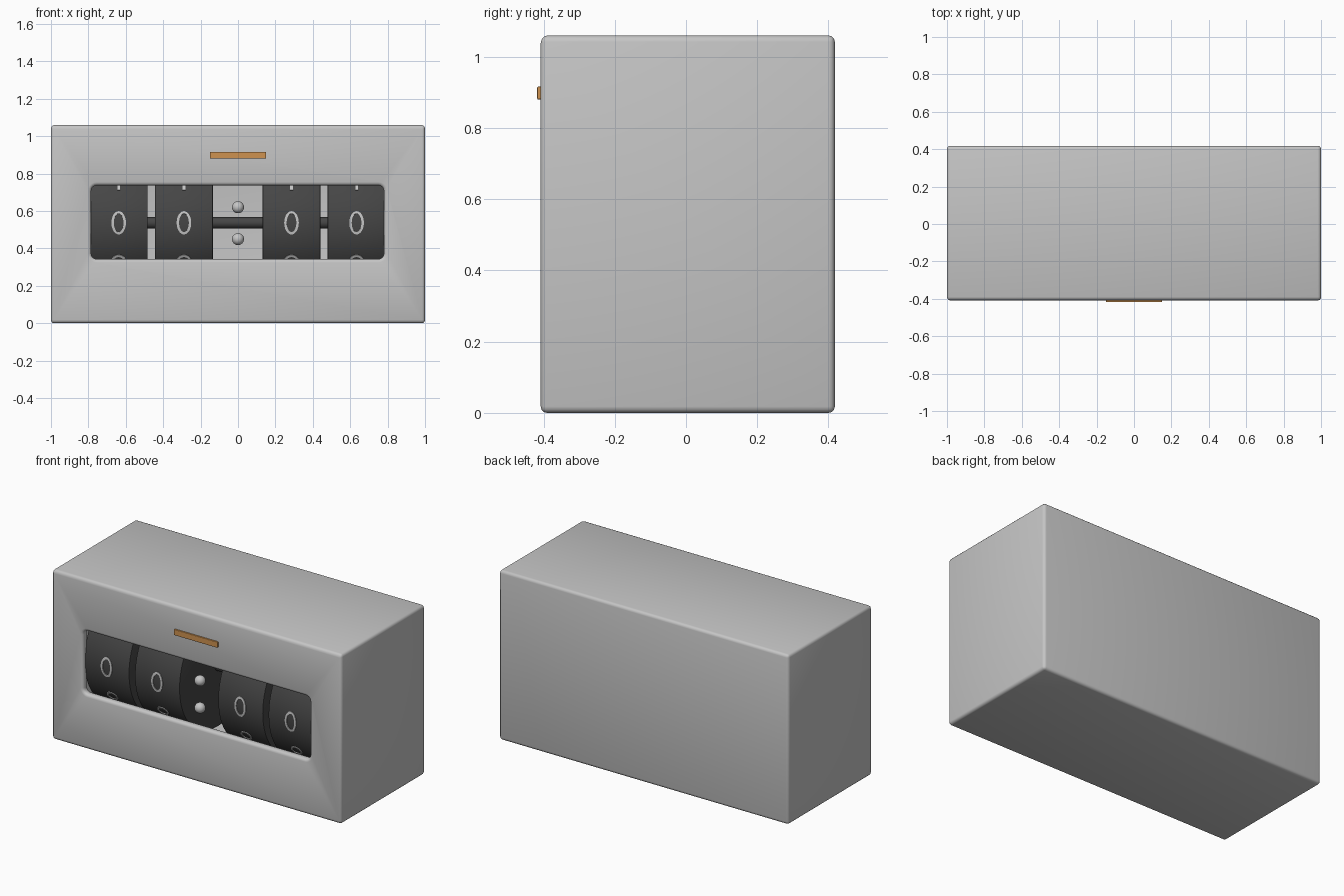
import bpy, bmesh
from math import sin, cos, pi, radians
from mathutils import Matrix

old = bpy.data.objects.get("Cube")
if old:
    bpy.data.objects.remove(old, do_unlink=True)


def material(name, rgb):
    m = bpy.data.materials.new(name)
    m.use_nodes = True
    m.diffuse_color = (*rgb, 1)
    m.node_tree.nodes["Principled BSDF"].inputs["Base Color"].default_value = (*rgb, 1)
    return m


GREY = material("light grey", (0.56, 0.56, 0.56))
DARK = material("dark grey", (0.06, 0.06, 0.06))
ORANGE = material("orange", (0.62, 0.29, 0.08))

AXIS_Y, AXIS_Z, RADIUS = -0.005, 0.537, 0.38


def finish(name, bm, mat=None):
    mesh = bpy.data.meshes.new(name)
    bm.to_mesh(mesh)
    bm.free()
    obj = bpy.data.objects.new(name, mesh)
    bpy.context.collection.objects.link(obj)
    if mat:
        mesh.materials.append(mat)
    return obj


def box(name, lo, hi, mat=None):
    bm = bmesh.new()
    bmesh.ops.create_cube(bm, size=1)
    for v in bm.verts:
        v.co = [l + (c + 0.5) * (h - l) for c, l, h in zip(v.co, lo, hi)]
    return finish(name, bm, mat)


def bevel(obj, width, segments):
    mod = obj.modifiers.new("bevel", 'BEVEL')
    mod.width, mod.segments = width, segments
    mod.limit_method, mod.angle_limit = 'ANGLE', radians(30)
    mod.use_clamp_overlap = False
    return mod


def activate(obj):
    bpy.ops.object.select_all(action='DESELECT')
    obj.select_set(True)
    bpy.context.view_layer.objects.active = obj


def smooth(obj):
    activate(obj)
    bpy.ops.object.shade_smooth_by_angle(angle=radians(35))


def apply_all(obj):
    activate(obj)
    for mod in list(obj.modifiers):
        bpy.ops.object.modifier_apply(modifier=mod.name)


def cut(obj, cutter):
    mod = obj.modifiers.new("cut", 'BOOLEAN')
    mod.operation, mod.solver, mod.object = 'DIFFERENCE', 'EXACT', cutter
    apply_all(obj)
    bpy.data.objects.remove(cutter, do_unlink=True)


def x_cylinder(name, x0, x1, radius, segments, mat):
    bm = bmesh.new()
    bmesh.ops.create_cone(bm, cap_ends=True, segments=segments, radius1=radius,
                          radius2=radius, depth=x1 - x0)
    bm.transform(Matrix.Translation(((x0 + x1) / 2, AXIS_Y, AXIS_Z))
                 @ Matrix.Rotation(pi / 2, 4, 'Y'))
    return finish(name, bm, mat)


# Hollow housing with a rounded window in the front wall
housing = box("housing", (-1, -0.408, 0), (1, 0.418, 1.06), GREY)
cut(housing, box("cavity", (-0.95, -0.36, 0.05), (0.95, 0.378, 1.01)))
window = box("window", (-0.785, -0.6, 0.343), (0.78, 0, 0.737))
bm = bmesh.new()
bm.from_mesh(window.data)
corners = [e for e in bm.edges if abs(e.verts[0].co.y - e.verts[1].co.y) > 0.1]
bmesh.ops.bevel(bm, geom=corners, offset=0.03, segments=5, profile=0.5, affect='EDGES')
bm.to_mesh(window.data)
bm.free()
cut(housing, window)
bevel(housing, 0.018, 3)
apply_all(housing)
smooth(housing)

# Button bar on the front
bar = box("top_bar", (-0.15, -0.418, 0.88), (0.15, -0.404, 0.916), ORANGE)
bevel(bar, 0.003, 2)
apply_all(bar)

# Axle through the wheels
smooth(x_cylinder("axle", -0.94, 0.94, 0.03, 24, DARK))


def wrapped_band(bm, x, angle, outline):
    """Lay a closed band of (inner, outer) point pairs around a wheel."""
    rings = []
    for pair in outline:
        row = []
        for r in (RADIUS - 0.003, RADIUS + 0.004):
            for u, v in pair:
                a = angle + v / RADIUS
                row.append(bm.verts.new((x + u, AXIS_Y - r * cos(a), AXIS_Z + r * sin(a))))
        rings.append(row)
    for p, q in zip(rings, rings[1:] + rings[:1]):
        for i, j in ((0, 1), (1, 3), (3, 2), (2, 0)):
            bm.faces.new((p[i], p[j], q[j], q[i]))


def oval(half_w, half_h, stroke, shift=0):
    turns = [2 * pi * i / 32 for i in range(32)]
    return [((cos(t) * (half_w - stroke), shift + sin(t) * (half_h - stroke)),
             (cos(t) * half_w, shift + sin(t) * half_h)) for t in turns]


def stroke(half_w, low, high):
    return [((0, low), (half_w, low)), ((0, high), (half_w, high)),
            ((0, high), (-half_w, high)), ((0, low), (-half_w, low))]


# Four wheels with raised markings
STEP = radians(36)
for number, x in enumerate((-0.638, -0.289, 0.286, 0.634), 1):
    wheel = x_cylinder(f"wheel_{number}", x - 0.155, x + 0.155, RADIUS, 72, DARK)
    bevel(wheel, 0.005, 2)
    apply_all(wheel)
    smooth(wheel)
    bm = bmesh.new()
    wrapped_band(bm, x, 0, oval(0.039, 0.062, 0.013))
    wrapped_band(bm, x, -STEP, oval(0.039, 0.036, 0.013, 0.026))
    wrapped_band(bm, x, STEP, stroke(0.007, -0.06, 0.06))
    bmesh.ops.recalc_face_normals(bm, faces=bm.faces)
    finish(f"wheel_markings_{number}", bm, GREY)

# Two separator beads in the middle
for name, z in (("upper_bead", 0.62), ("lower_bead", 0.45)):
    bm = bmesh.new()
    bmesh.ops.create_uvsphere(bm, u_segments=24, v_segments=16, radius=0.032)
    bm.transform(Matrix.Translation((0, -0.375, z)))
    smooth(finish(name, bm, GREY))
